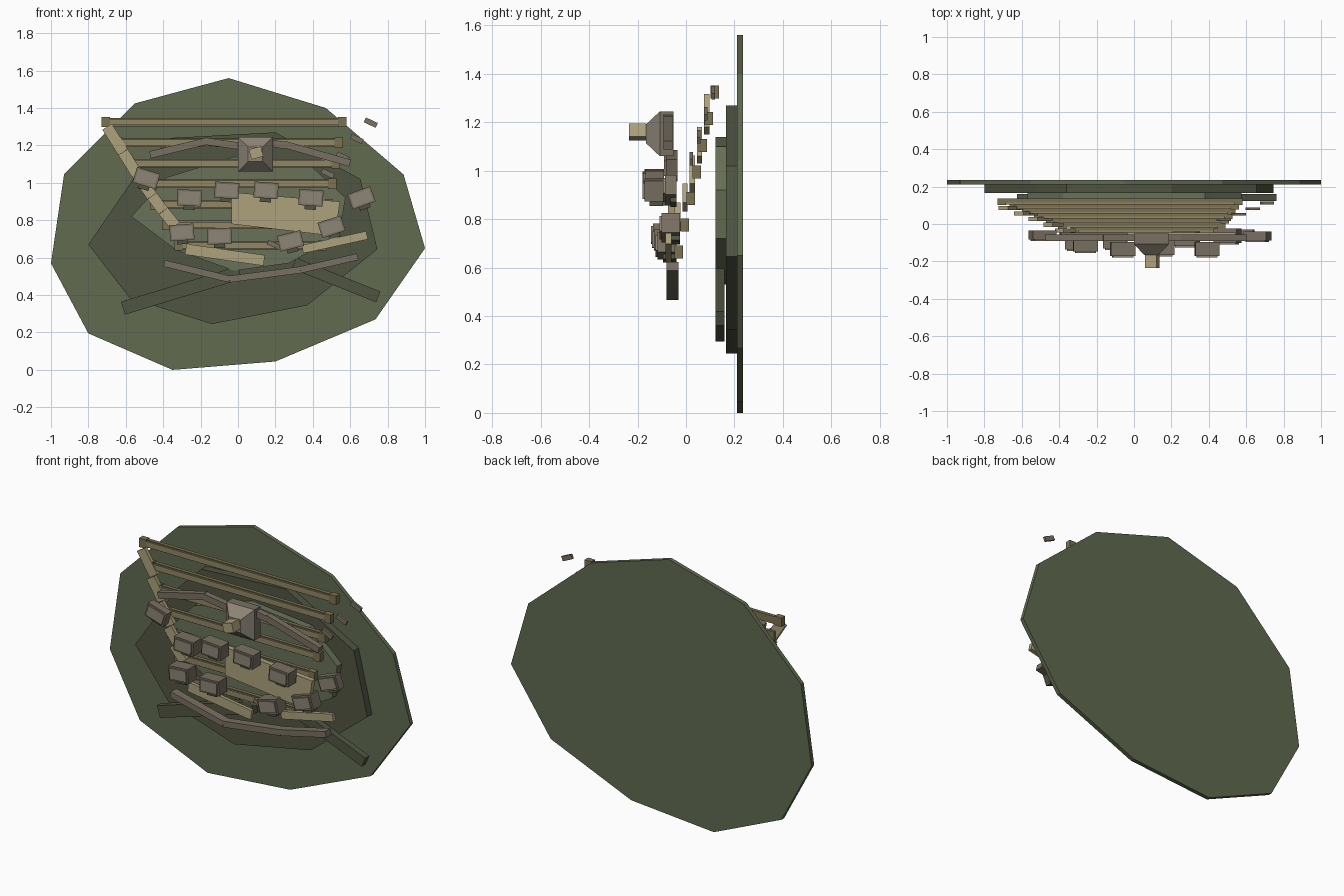
import bpy, bmesh, math
from mathutils import Vector

if "Cube" in bpy.data.objects:
    bpy.data.objects.remove(bpy.data.objects["Cube"])


def mat(name, r, g, b):
    m = bpy.data.materials.new(name)
    m.diffuse_color = (r, g, b, 1)
    m.use_nodes = True
    m.node_tree.nodes["Principled BSDF"].inputs["Base Color"].default_value = m.diffuse_color
    return m


MOSS = mat("moss", 0.12, 0.145, 0.08)
DARK = mat("dark_moss", 0.08, 0.09, 0.053)
SAGE = mat("sage", 0.14, 0.17, 0.10)
WOOD = mat("wood", 0.20, 0.17, 0.085)
STRIP = mat("pale_wood", 0.28, 0.245, 0.13)
STONE = mat("stone", 0.19, 0.16, 0.12)
PALE = mat("pale_stone", 0.27, 0.235, 0.18)
TAN = mat("tan", 0.42, 0.36, 0.20)


def prism(name, pts, y0, y1, m, shrink=1.0):
    """Flat outline in x/z extruded from y0 (front) to y1; front may shrink."""
    c = sum((Vector(p) for p in pts), Vector((0, 0))) / len(pts)
    bm = bmesh.new()
    front = [bm.verts.new((c.x + (x - c.x) * shrink, y0, c.y + (z - c.y) * shrink)) for x, z in pts]
    back = [bm.verts.new((x, y1, z)) for x, z in pts]
    bm.faces.new(front)
    bm.faces.new(back[::-1])
    n = len(pts)
    for i in range(n):
        j = (i + 1) % n
        bm.faces.new((front[i], back[i], back[j], front[j]))
    bmesh.ops.recalc_face_normals(bm, faces=bm.faces)
    me = bpy.data.meshes.new(name)
    bm.to_mesh(me)
    bm.free()
    me.materials.append(m)
    ob = bpy.data.objects.new(name, me)
    bpy.context.collection.objects.link(ob)
    return ob


def beam(name, p, q, h, y0, y1, m):
    """Straight bar between two x/z points."""
    p, q = Vector(p), Vector(q)
    d = (q - p).normalized()
    n = Vector((-d.y, d.x)) * h / 2
    return prism(name, [p - n, q - n, q + n, p + n], y0, y1, m)


def block(name, c, w, h, deg, y0, y1, m):
    """Rectangle turned in the front plane."""
    d = Vector((math.cos(math.radians(deg)), math.sin(math.radians(deg)))) * w / 2
    c = Vector(c)
    return beam(name, c - d, c + d, h, y0, y1, m)


# Backing discs
prism("base_disc", [(-.05, 1.56), (.47, 1.40), (.885, 1.045), (1, .65), (.735, .27), (.20, .045),
                    (-.35, 0), (-.80, .195), (-1, .57), (-.93, 1.045), (-.55, 1.425)], .21, .235, MOSS)
prism("middle_disc", [(.20, 1.27), (.655, 1.02), (.745, .645), (.37, .345), (-.14, .245),
                      (-.58, .385), (-.80, .67), (-.52, 1.08), (-.36, 1.24)], .165, .21, DARK)
prism("inner_disc", [(-.57, .82), (-.38, 1.03), (-.02, 1.14), (.38, 1.10), (.575, .92),
                     (.54, .72), (.27, .57), (-.02, .53), (-.33, .64)], .122, .165, SAGE)

# Fallen dark beams at the bottom
beam("left_fallen_beam", (-.615, .33), (.01, .52), .072, .122, .16, DARK)
beam("right_fallen_beam", (.75, .39), (.30, .57), .062, .122, .16, DARK)

# Receding tiers: back bar, end caps and pale front strip
for i in range(7):
    z, y = 1.325 - .11 * i, .102 - .025 * i
    xl, xr = -.73 + .065 * i, .58 - .018 * i
    beam("tier_bar", (xl, z), (xr, z), .045, y + .012, y + .034, WOOD)
    beam("tier_strip", (xl + .03, z), (xr - .03, z), .034, y + .003, y + .012, STRIP)
    for a, b in ((xl, xl + .045), (xr - .045, xr)):
        beam("tier_end", (a, z), (b, z), .054, y, y + .035, WOOD)

# Left sloping rail in stepped pieces, with its broken right counterpart
rail = [(-.70, 1.30), (-.615, 1.165), (-.54, 1.045), (-.46, .93), (-.40, .85), (-.335, .77)]
for i in range(5):
    y = .075 - .03 * i
    beam("left_rail_piece", rail[i], rail[i + 1], .06, y, y + .022, TAN)
for i, (x, z) in enumerate([(.71, 1.322), (.635, 1.235), (.56, 1.14), (.48, 1.05)]):
    y = .105 - .03 * i
    block("right_rail_fragment", (x, z), .07, .028, -25, y, y + .014, STONE)

# Broken stone oval: upper and lower arcs
upper = [[(-.47, 1.15), (-.16, 1.225)], [(-.17, 1.222), (.02, 1.195)],
         [(.16, 1.215), (.255, 1.20)], [(.25, 1.205), (.60, 1.105)]]
for p, q in upper:
    beam("upper_arc_stone", p, q, .038, -.092, -.055, STONE)
lower = [(-.395, .57), (-.045, .485), (.335, .535), (.64, .605)]
for i in range(3):
    beam("lower_arc_stone", lower[i], lower[i + 1], .036, -.08, -.03, STONE)

# Pyramid boss with stem
sq = [(.0, 1.06), (.186, 1.06), (.186, 1.245), (.0, 1.245)]
prism("boss_base", sq, -.108, -.052, STONE)
prism("boss_taper", sq, -.165, -.108, PALE, .42)
block("boss_stem", (.097, 1.16), .066, .056, 15, -.235, -.165, TAN)

# Tan panel and loose boards
prism("tan_panel", [(-.035, .95), (.545, .90), (.52, .715), (-.035, .78)], -.075, -.045, TAN)
beam("left_loose_board", (-.28, .645), (.14, .585), .058, -.075, -.055, TAN)
beam("right_loose_board", (.345, .645), (.69, .72), .045, -.085, -.06, TAN)
block("dark_chip", (.20, .665), .09, .025, -25, -.08, -.06, STONE)

# Blocks with raised face plate and small foot: x, z, turn, front y
blocks = [(-.49, 1.025, -17, -.09), (-.26, .92, -3, -.155), (-.06, .96, -4, -.18),
          (.15, .96, -4, -.175), (.39, .92, -4, -.18), (.66, .92, 20, -.095),
          (-.30, .735, 4, -.145), (-.10, .715, 2, -.14), (.28, .69, 14, -.125), (.50, .765, 18, -.11)]
for x, z, deg, y in blocks:
    depth = .055 if y > -.1 else .085
    block("block_body", (x, z), .13, .086, deg, y + .008, y + depth, STONE)
    block("block_face", (x, z), .11, .066, deg, y, y + .008, PALE)
    a = math.radians(deg)
    foot = (x + .052 * math.sin(a), z - .052 * math.cos(a))
    block("block_foot", foot, .06, .022, deg, y + .03, y + depth, DARK)
